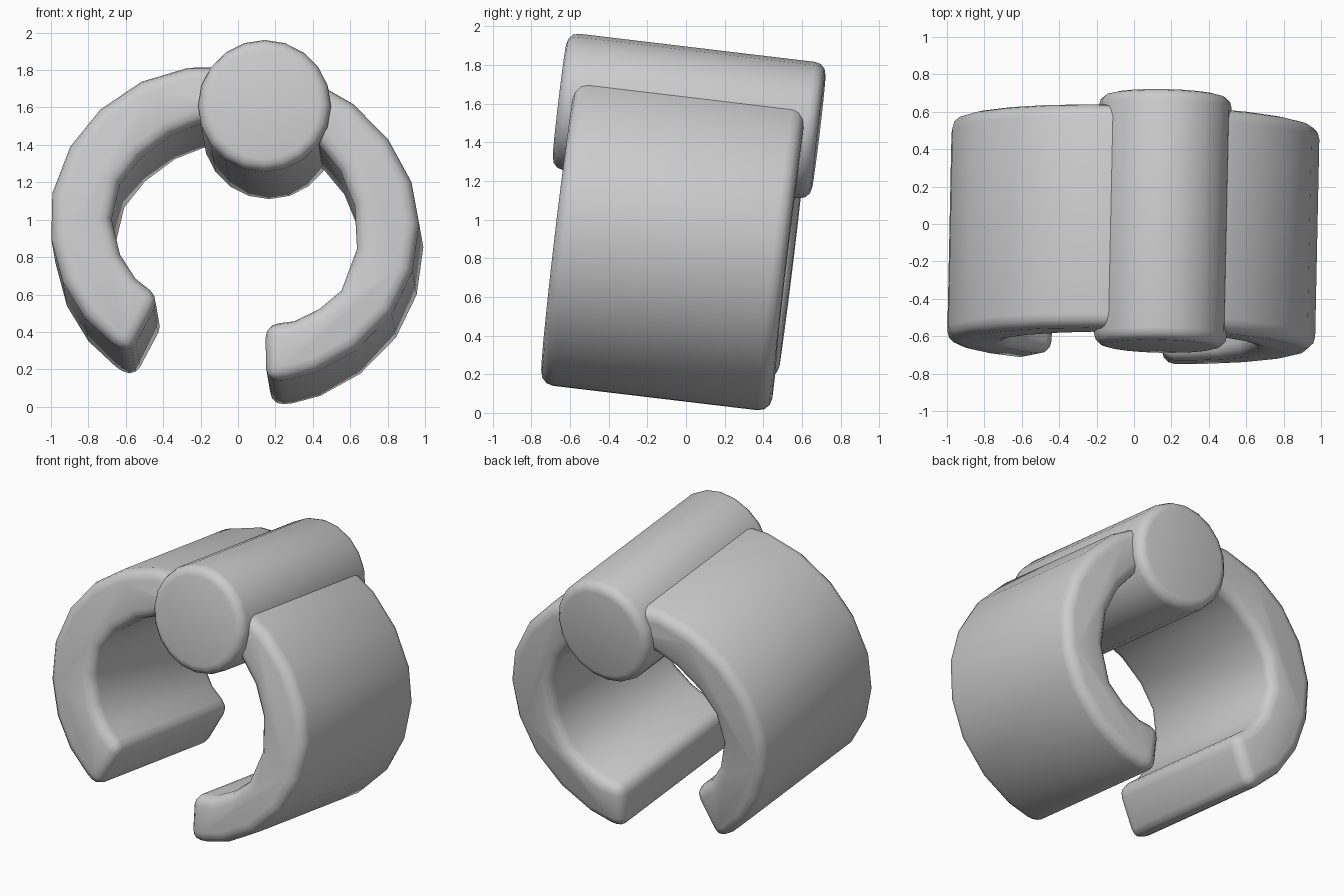
import bpy, bmesh, math
from mathutils import Matrix

if "Cube" in bpy.data.objects:
    bpy.data.objects.remove(bpy.data.objects["Cube"])

# Common tilted frame shared by both parts
FRAME = (Matrix.Translation((0, -0.055, 0.91))
         @ Matrix.Rotation(math.radians(-1.2), 4, 'Z')
         @ Matrix.Rotation(math.radians(-6.8), 4, 'X'))


def extrude_profile(name, points, half, bevel):
    """Extrude an x-z outline along y and round its sharp edges."""
    bm = bmesh.new()
    face = bm.faces.new([bm.verts.new((x, -half, z)) for x, z in points])
    out = bmesh.ops.extrude_face_region(bm, geom=[face])
    moved = [v for v in out['geom'] if isinstance(v, bmesh.types.BMVert)]
    bmesh.ops.translate(bm, verts=moved, vec=(0, 2 * half, 0))
    bmesh.ops.recalc_face_normals(bm, faces=bm.faces)
    sharp = [e for e in bm.edges if e.calc_face_angle(0) > math.radians(40)]
    bmesh.ops.bevel(bm, geom=sharp, offset=bevel, offset_type='OFFSET',
                    segments=3, profile=0.5, affect='EDGES', clamp_overlap=False)
    mesh = bpy.data.meshes.new(name)
    bm.to_mesh(mesh)
    bm.free()
    ob = bpy.data.objects.new(name, mesh)
    bpy.context.collection.objects.link(ob)
    ob.matrix_world = FRAME
    bpy.ops.object.select_all(action='DESELECT')
    ob.select_set(True)
    bpy.context.view_layer.objects.active = ob
    bpy.ops.object.shade_smooth_by_angle(angle=math.radians(40))
    return ob


# Open ring: outer outline from right end round to left end, then inner back
outer = [(.165, -.845), (.28, -.835), (.43, -.795), (.645, -.675), (.835, -.48),
         (.945, -.25), (.98, .005), (.938, .23), (.813, .46), (.625, .65),
         (.40, .78), (.15, .85), (-.257, .845), (-.507, .77), (-.727, .62),
         (-.887, .42), (-.982, .17), (-.987, -.08), (-.925, -.31),
         (-.81, -.50), (-.66, -.64), (-.565, -.70)]
inner = [(-.405, -.395), (-.537, -.29), (-.62, -.16), (-.665, .03), (-.62, .22),
         (-.51, .36), (-.35, .48), (-.20, .54), (.02, .56), (.22, .55),
         (.40, .48), (.557, .29), (.635, .10), (.648, -.13), (.565, -.355),
         (.446, -.455), (.313, -.52), (.158, -.54)]
extrude_profile("open_ring", outer + inner, 0.602, 0.07)

# Round bar set into the top of the ring
N = 20
circle = [(.153 + .355 * math.cos(2 * math.pi * i / N),
           .63 + .355 * math.sin(2 * math.pi * i / N)) for i in range(N)]
extrude_profile("top_bar", circle, 0.675, 0.06)
